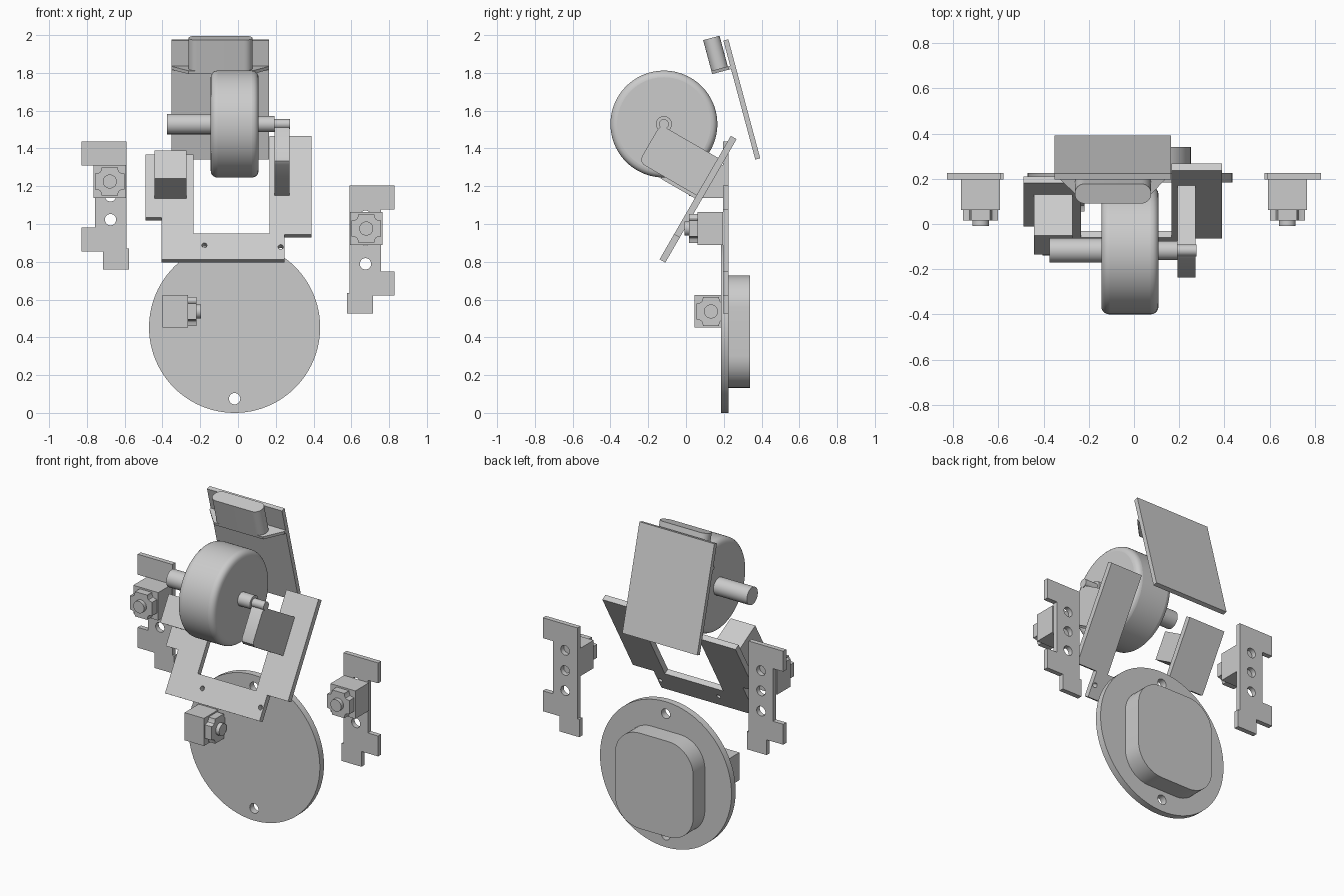
import bpy, bmesh
from math import radians, pi, sin, cos
from mathutils import Matrix

if "Cube" in bpy.data.objects:
    bpy.data.objects.remove(bpy.data.objects["Cube"])


def frame(x, y, z, tilt=0):
    """Local x = world x, local y = up along the plate, local z = towards the front."""
    return Matrix.Translation((x, y, z)) @ Matrix.Rotation(radians(90 + tilt), 4, 'X')


def circle(cx, cy, r, n=40):
    return [(cx + r * cos(2 * pi * i / n), cy + r * sin(2 * pi * i / n)) for i in range(n)]


def rect(x0, x1, y0, y1):
    return [(x0, y0), (x1, y0), (x1, y1), (x0, y1)]


def rounded(cx, cy, w, h, r, n=10):
    pts = []
    for k, (sx, sy) in enumerate([(1, 1), (-1, 1), (-1, -1), (1, -1)]):
        for i in range(n + 1):
            a = pi / 2 * (k + i / n)
            pts.append((cx + sx * (w / 2 - r) + r * cos(a), cy + sy * (h / 2 - r) + r * sin(a)))
    return pts


def smooth(ob):
    bpy.ops.object.select_all(action='DESELECT')
    ob.select_set(True)
    bpy.context.view_layer.objects.active = ob
    bpy.ops.object.shade_smooth_by_angle(angle=radians(30))


def prism(name, loops, z0, z1, matrix):
    """Extrude an outline (first loop) with holes (other loops) from z0 to z1."""
    cu = bpy.data.curves.new(name, 'CURVE')
    cu.dimensions = '2D'
    cu.fill_mode = 'BOTH'
    cu.extrude = (z1 - z0) / 2
    for pts in loops:
        sp = cu.splines.new('POLY')
        sp.points.add(len(pts) - 1)
        for p, (x, y) in zip(sp.points, pts):
            p.co = (x, y, 0, 1)
        sp.use_cyclic_u = True
    tmp = bpy.data.objects.new(name + "_tmp", cu)
    bpy.context.collection.objects.link(tmp)
    bpy.context.view_layer.update()
    me = bpy.data.meshes.new_from_object(tmp.evaluated_get(bpy.context.evaluated_depsgraph_get()))
    bpy.data.objects.remove(tmp)
    bm = bmesh.new()
    bm.from_mesh(me)
    bmesh.ops.remove_doubles(bm, verts=bm.verts, dist=1e-5)
    bmesh.ops.recalc_face_normals(bm, faces=bm.faces)
    bmesh.ops.translate(bm, verts=bm.verts, vec=(0, 0, (z0 + z1) / 2))
    bm.to_mesh(me)
    bm.free()
    ob = bpy.data.objects.new(name, me)
    bpy.context.collection.objects.link(ob)
    ob.matrix_world = matrix
    smooth(ob)
    return ob


def fastener(name, matrix):
    """Square block with a four-lobed knob and a round cap."""
    prism(name + "_block", [rect(-.086, .086, -.087, .087)], 0, .134, matrix)
    lobe = [(.077, -.042), (.077, .042), (.060, .045), (.049, .051)]
    lobe += [(y, x) for x, y in lobe[:0:-1]]
    pts = []
    for k in range(4):
        c, s = [(1, 0), (0, 1), (-1, 0), (0, -1)][k]
        pts += [(c * x - s * y, s * x + c * y) for x, y in lobe]
    prism(name + "_knob", [pts], .134, .180, matrix)
    prism(name + "_cap", [circle(0, 0, .037)], .180, .204, matrix)


# Round base plate with raised rounded pad behind it
base = frame(0, .225, 0)
prism("base_disc", [circle(-.018, .453, .453, 96), circle(-.018, .075, .03), circle(-.018, .831, .03)],
      0, .041, base)
prism("base_pad", [rounded(-.018, .43, .54, .595, .17)], -.115, 0, base)
fastener("base_fastener", Matrix.Translation((-.40, .132, .537)) @ Matrix.Rotation(pi / 2, 4, 'Y'))

# Mirrored side brackets at different heights
bracket = [(-.828, 1.437), (-.59, 1.437), (-.59, .87), (-.577, .87), (-.577, .76), (-.714, .76),
           (-.714, .855), (-.828, .855), (-.828, .982), (-.757, .982), (-.757, 1.31), (-.828, 1.31)]
for side, sx, dz, kz in (("left", 1, 0, 1.225), ("right", -1, -.234, .976)):
    outline = [(sx * x, z + dz) for x, z in bracket]
    holes = [circle(-.675 * sx, z + dz, .03) for z in (1.023, 1.149, 1.275)]
    prism(side + "_bracket", [outline] + holes, -.03, 0, frame(0, .196, 0))
    fastener(side + "_fastener", frame(-.679 * sx, .196, kz))

# Tilted U-shaped cradle
cradle = frame(0, -.14, .813, -30)
prism("cradle_frame", [[(-.405, 0), (.246, 0), (.246, .153), (.389, .153), (.389, .755), (.167, .755),
                        (.167, .159), (-.235, .159), (-.235, .642), (-.489, .642), (-.489, .257),
                        (-.405, .257)], circle(-.178, .086, .014, 24), circle(.226, .076, .014, 24)],
      -.035, 0, cradle)
prism("cradle_block", [rect(-.442, -.272, .373, .543)], 0, .21, cradle)

# Axle arm: side profile extruded across x
side_on = cradle @ Matrix.Rotation(pi / 2, 4, 'Y') @ Matrix.Rotation(0, 4, 'X')
# local x = -(front normal), local y = along the plate, local z = world x
arm = [(0, .391), (0, .62), (-.325, .62), (-.345, .612), (-.353, .59), (-.353, .425), (-.345, .402),
       (-.325, .391)]
prism("axle_arm", [arm], .193, .272, side_on)

# Wheel and stepped axle
AY, AZ = -.117, 1.529
bpy.ops.mesh.primitive_cylinder_add(vertices=96, radius=.283, depth=.253,
                                    location=(-.018, AY, AZ), rotation=(0, pi / 2, 0))
wheel = bpy.context.object
wheel.name = "wheel"
bev = wheel.modifiers.new("rounded_rim", 'BEVEL')
bev.width, bev.segments, bev.limit_method = .035, 5, 'ANGLE'
smooth(wheel)
axle = Matrix.Translation((0, AY, AZ)) @ Matrix.Rotation(pi / 2, 4, 'Y')
for name, r, x0, x1 in (("axle_left", .054, -.375, -.14), ("axle_right", .042, .10, .193),
                        ("axle_tip", .026, .19, .276)):
    prism(name, [circle(0, 0, r)], x0, x1, axle)

# Tilted back panel with rounded housing on a tapered ledge
panel = frame(0, .198, 1.971, 15)
prism("back_panel", [rect(-.352, .164, -.652, 0)], -.027, 0, panel)
across = panel @ Matrix.Rotation(-pi / 2, 4, 'X')
housing = prism("panel_housing", [rounded(-.093, -.058, .338, .09, .044)], -.14, .03, across)
prism("panel_ledge", [[(-.352, 0), (.164, 0), (.164, -.012), (.077, -.103), (-.262, -.103),
                       (-.352, -.012)]], -.156, -.138, across)
